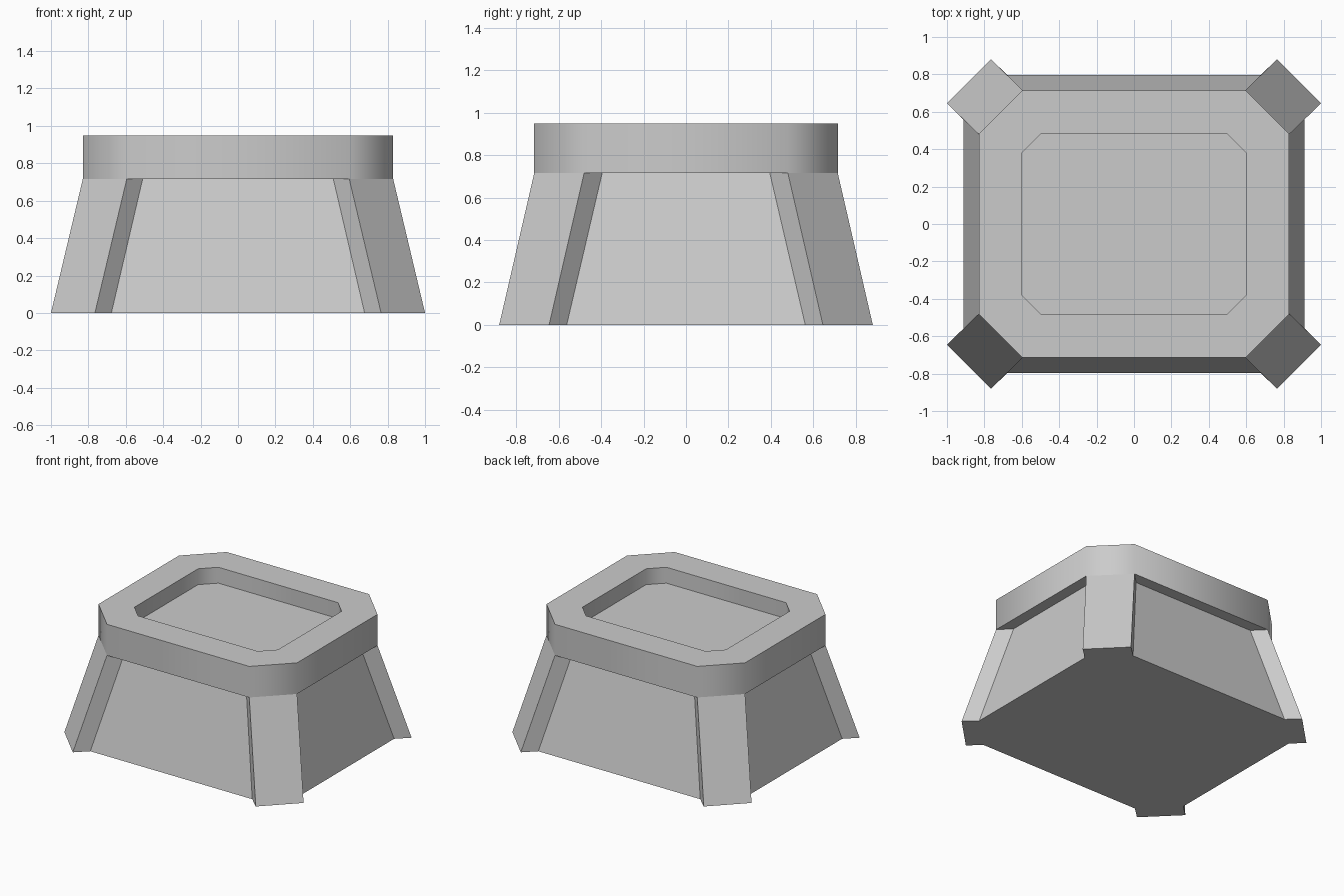
import bpy, math

if "Cube" in bpy.data.objects:
    bpy.data.objects.remove(bpy.data.objects["Cube"])


def mirror_ring(corner, z):
    """Closed ring from one corner's points (+x +y, counter-clockwise), mirrored to all four."""
    ring = []
    for sx, sy in ((1, 1), (-1, 1), (-1, -1), (1, -1)):
        pts = corner if sx * sy > 0 else corner[::-1]
        ring += [(x * sx, y * sy, z) for x, y in pts]
    return ring


def loft(name, rings, smooth_angle=None):
    """Skin successive rings and close both ends."""
    n = len(rings[0])
    verts = [v for ring in rings for v in ring]
    faces = [tuple(range(n))[::-1], tuple(range(len(verts) - n, len(verts)))]
    for r in range(len(rings) - 1):
        for i in range(n):
            j = (i + 1) % n
            faces.append((r * n + i, r * n + j, (r + 1) * n + j, (r + 1) * n + i))
    mesh = bpy.data.meshes.new(name)
    mesh.from_pydata(verts, [], faces)
    mesh.update()
    obj = bpy.data.objects.new(name, mesh)
    bpy.context.collection.objects.link(obj)
    if smooth_angle:
        bpy.ops.object.select_all(action='DESELECT')
        obj.select_set(True)
        bpy.context.view_layer.objects.active = obj
        bpy.ops.object.shade_smooth_by_angle(angle=math.radians(smooth_angle))
    return obj


CAP_Z, TOP_Z, FLOOR_Z = 0.715, 0.95, 0.83
FLARE = 0.167

# Flared base with four diagonal corner buttresses
top = [(0.745, 0.395), (0.83, 0.48), (0.595, 0.715), (0.51, 0.63)]
bottom = [(x + FLARE, y + FLARE) for x, y in top]
bottom[1:3] = [(1.0, 0.645), (0.765, 0.88)]
loft("flared_base", [mirror_ring(bottom, 0), mirror_ring(top, CAP_Z)])

# Eight-sided cap with a recessed top
outer = [(0.83, 0.48), (0.595, 0.715)]
inner = [(0.6, 0.38), (0.5, 0.48)]
loft("recessed_cap", [
    mirror_ring(outer, CAP_Z),
    mirror_ring(outer, TOP_Z),
    mirror_ring(inner, TOP_Z),
    mirror_ring(inner, FLOOR_Z),
], smooth_angle=50)
